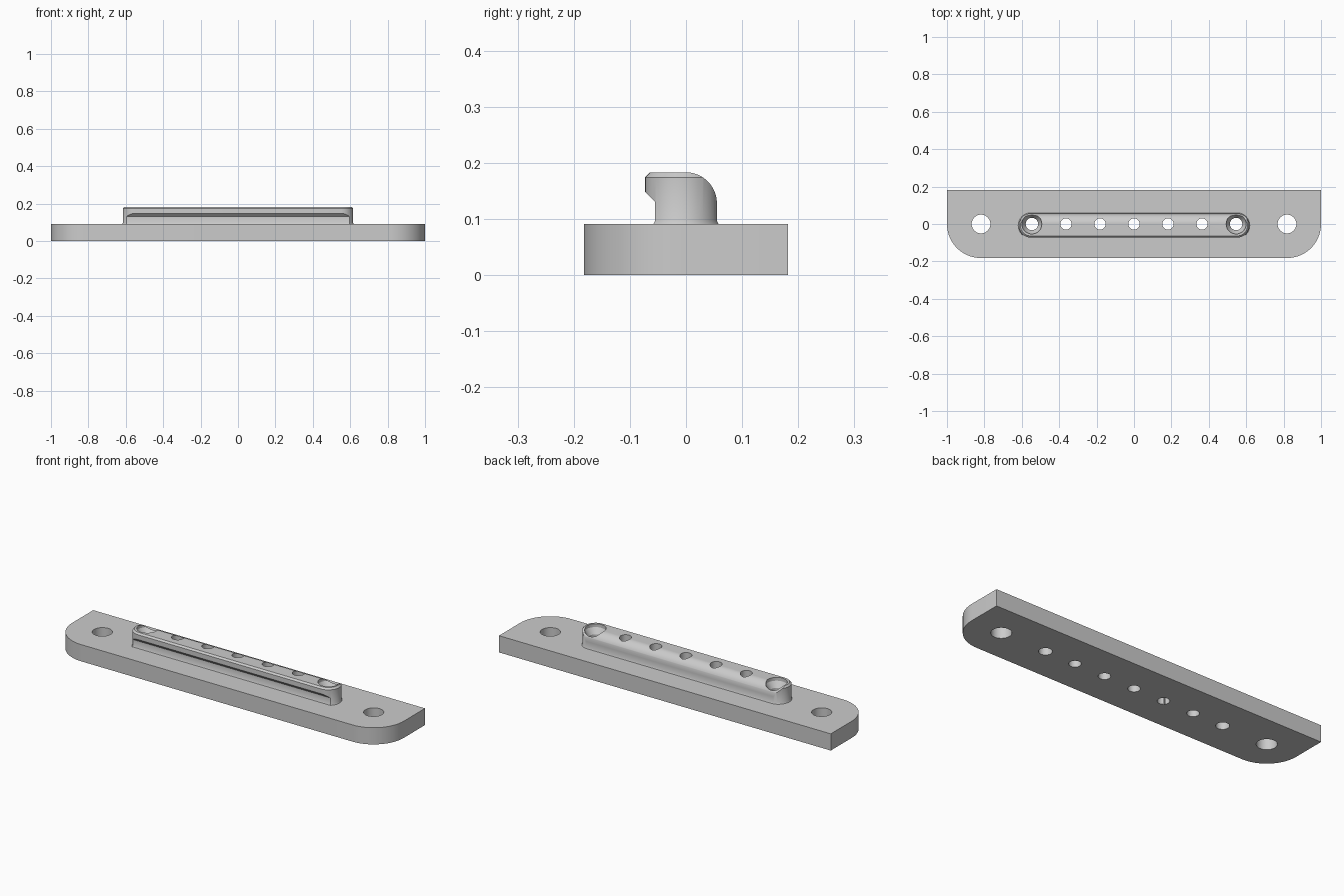
import bpy, bmesh
from math import sin, cos, pi, radians

cube = bpy.data.objects.get("Cube")
if cube:
    bpy.data.objects.remove(cube)

grey = bpy.data.materials.new("plain grey")
grey.use_nodes = True
grey.diffuse_color = (0.6, 0.6, 0.6, 1)
grey.node_tree.nodes["Principled BSDF"].inputs["Base Color"].default_value = (0.6, 0.6, 0.6, 1)

TOP, HALF, CREST = 0.091, 0.182, 0.183


def arc(cx, cy, r, a0, a1, n=20):
    angles = [radians(a0 + (a1 - a0) * i / n) for i in range(n + 1)]
    return [(cx + r * cos(a), cy + r * sin(a)) for a in angles]


def loft(name, rings):
    """Closed solid through matching rings of 3D points."""
    bm = bmesh.new()
    loops = [[bm.verts.new(p) for p in ring] for ring in rings]
    for a, b in zip(loops, loops[1:]):
        for i in range(len(a)):
            j = (i + 1) % len(a)
            bm.faces.new((a[i], a[j], b[j], b[i]))
    bm.faces.new(loops[0])
    bm.faces.new(loops[-1])
    bmesh.ops.recalc_face_normals(bm, faces=bm.faces)
    mesh = bpy.data.meshes.new(name)
    bm.to_mesh(mesh)
    bm.free()
    mesh.materials.append(grey)
    obj = bpy.data.objects.new(name, mesh)
    bpy.context.collection.objects.link(obj)
    return obj


def lathe(name, x, steps):
    """Vertical round cutter from (radius, height) steps."""
    return loft(name, [[(px, py, z) for px, py in arc(x, 0, r, 0, 352.5, 47)]
                       for r, z in steps])


def boolean(obj, cutter, operation):
    bpy.context.view_layer.objects.active = obj
    mod = obj.modifiers.new("cut", 'BOOLEAN')
    mod.object, mod.operation, mod.solver = cutter, operation, 'EXACT'
    bpy.ops.object.modifier_apply(modifier=mod.name)


def stadium(r, z):
    cx, cy = 0.551, -0.008
    return [(x, y, z) for x, y in arc(cx, cy, r, -90, 90) + arc(-cx, cy, r, 90, 270)]


# Base plate with two rounded front corners
outline = [(1, HALF), (-1, HALF)] + arc(-1 + HALF, 0, HALF, 180, 270) \
    + arc(1 - HALF, 0, HALF, 270, 360)
plate = loft("base_plate", [[(x, y, z) for x, y in outline] for z in (0, TOP)])

# Rail: round-ended bar with a chamfered rim, trimmed to the hooked section
rail = loft("hooked_rail", [stadium(0.068, TOP), stadium(0.065, 0.097),
                            stadium(0.065, 0.174), stadium(0.053, 0.186)])
section = [(-0.058, 0.08), (-0.058, TOP), (-0.055, 0.097), (-0.055, 0.13),
           (-0.09, 0.165), (-0.09, CREST)] + arc(0, CREST - 0.055, 0.055, 90, 0) \
    + [(0.055, 0.097), (0.058, TOP), (0.058, 0.08)]
trim = loft("rail_section", [[(x, y, z) for y, z in section] for x in (-0.8, 0.8)])
boolean(rail, trim, 'INTERSECT')
cutters = [trim]

# Mounting holes at the plate ends
for side in (-1, 1):
    hole = lathe("mounting_hole", side * (1 - HALF), [(0.05, -0.1), (0.05, 0.3)])
    boolean(plate, hole, 'DIFFERENCE')
    cutters.append(hole)

# Row of small holes through rail and plate, the outer two countersunk
for i in range(-3, 4):
    r = 0.033 if abs(i) == 3 else 0.03
    steps = [(r, -0.1), (r, 0.3)]
    if abs(i) == 3:
        steps = [(r, -0.1), (r, 0.135), (0.053, 0.165), (0.053, 0.3)]
    hole = lathe("rail_hole", i * HALF, steps)
    boolean(plate, hole, 'DIFFERENCE')
    boolean(rail, hole, 'DIFFERENCE')
    cutters.append(hole)

for cutter in cutters:
    bpy.data.objects.remove(cutter)

# Smooth curves, crisp edges
bpy.ops.object.select_all(action='DESELECT')
for obj in (plate, rail):
    obj.select_set(True)
bpy.context.view_layer.objects.active = plate
bpy.ops.object.shade_smooth_by_angle(angle=radians(30))
